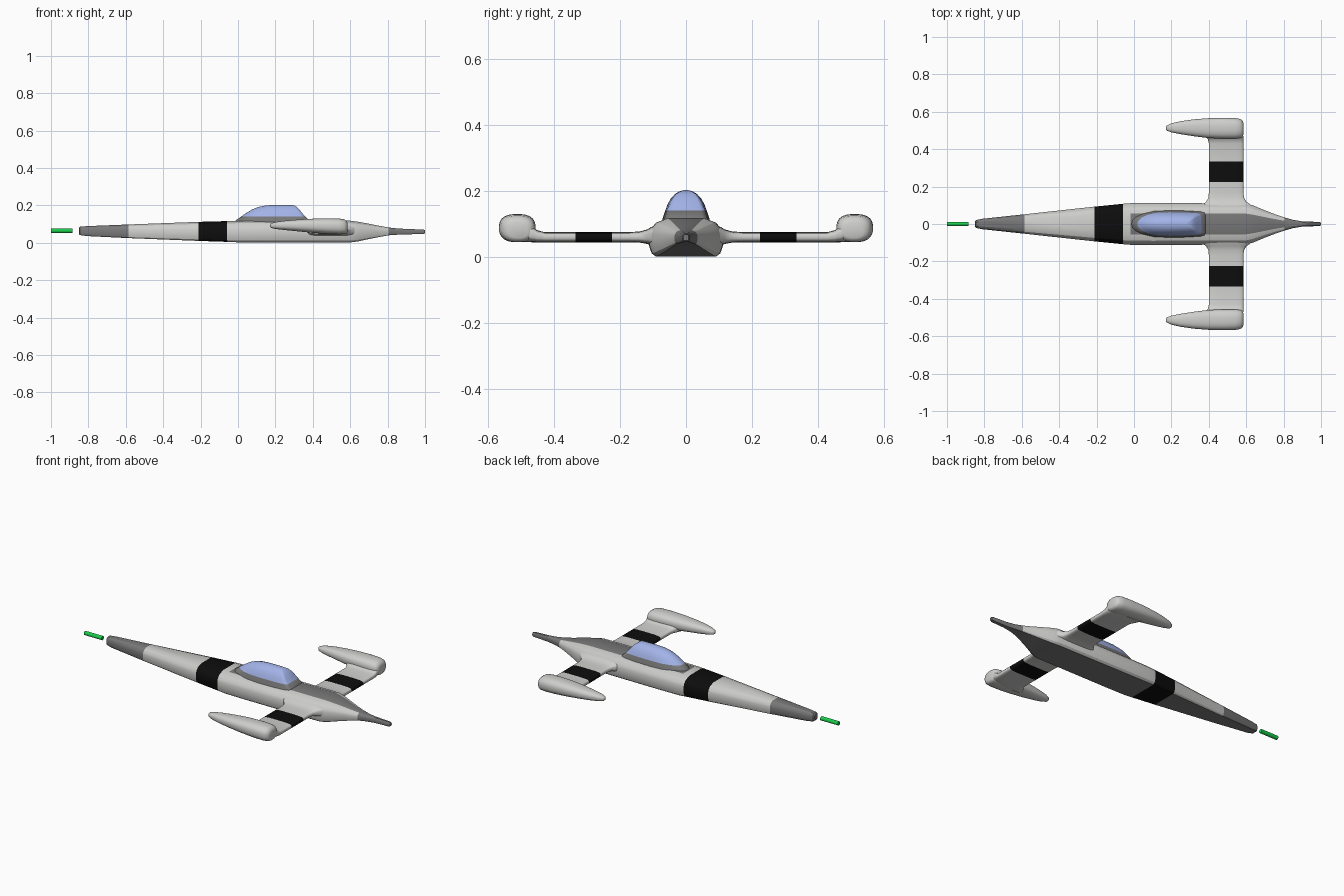
import bpy, bmesh, math


def material(name, rgb):
    m = bpy.data.materials.new(name)
    m.diffuse_color = (*rgb, 1)
    return m


LIGHT = material("light_grey", (0.62, 0.62, 0.61))
GREY = material("mid_grey", (0.19, 0.19, 0.19))
BLACK = material("black", (0.004, 0.004, 0.004))
GLASS = material("blue_glass", (0.36, 0.45, 0.80))
GREEN = material("laser_green", (0.01, 0.60, 0.07))


def loft(name, rings, mats, rule=None, angle=35, mirror=False):
    """Skin a list of closed rings; rule(face) picks the material index."""
    bm = bmesh.new()
    vr = [[bm.verts.new(p) for p in r] for r in rings]
    n = len(rings[0])
    for a, b in zip(vr, vr[1:]):
        for j in range(n):
            k = (j + 1) % n
            bm.faces.new((a[j], a[k], b[k], b[j]))
    bm.faces.new(vr[0])
    bm.faces.new(vr[-1])
    bmesh.ops.recalc_face_normals(bm, faces=bm.faces[:])
    bm.normal_update()
    if rule:
        for f in bm.faces:
            f.material_index = rule(f.calc_center_median(), f.normal)
    me = bpy.data.meshes.new(name)
    bm.to_mesh(me)
    bm.free()
    ob = bpy.data.objects.new(name, me)
    bpy.context.collection.objects.link(ob)
    for m in mats:
        me.materials.append(m)
    bpy.ops.object.select_all(action='DESELECT')
    ob.select_set(True)
    bpy.context.view_layer.objects.active = ob
    bpy.ops.object.shade_smooth_by_angle(angle=math.radians(angle))
    if mirror:
        mod = ob.modifiers.new("mirror", 'MIRROR')
        mod.use_axis = (False, True, False)
    return ob


def superellipse(a, b, n=24, e=0.7):
    pts = []
    for i in range(n):
        t = 2 * math.pi * (i + 0.5) / n
        c, s = math.cos(t), math.sin(t)
        pts.append((a * math.copysign(abs(c) ** e, c), b * math.copysign(abs(s) ** e, s)))
    return pts


# Fuselage: one cross-section scaled along x (x, half width, bottom, top)
SECTION = [(0.82, 0), (0.93, 0.08), (1, 0.27), (1, 0.60), (0.94, 0.75), (0.80, 0.89), (0.5, 1)]
STATIONS = [(-0.85, 0.014, 0.047, 0.080), (-0.845, 0.021, 0.041, 0.086),
            (-0.81, 0.028, 0.036, 0.089), (-0.585, 0.052, 0.025, 0.098),
            (-0.21, 0.093, 0.010, 0.112), (-0.06, 0.108, 0.005, 0.116),
            (-0.02, 0.111, 0.003, 0.117), (0.1, 0.112, 0.002, 0.118),
            (0.60, 0.110, 0.002, 0.118), (0.64, 0.098, 0.007, 0.113),
            (0.70, 0.073, 0.020, 0.102), (0.76, 0.050, 0.032, 0.090),
            (0.805, 0.035, 0.040, 0.082), (0.85, 0.022, 0.043, 0.077),
            (0.90, 0.014, 0.045, 0.074), (0.99, 0.011, 0.047, 0.071),
            (1.0, 0.008, 0.050, 0.068)]


def body_ring(x, w, zb, zt):
    side = [(x, w * u, zb + (zt - zb) * v) for u, v in SECTION]
    return side + [(x, -y, z) for x, y, z in reversed(side)]


def body_colour(c, n):
    if c.x < -0.585 or c.x > 0.805:      # nose and tail
        return 1
    if -0.21 < c.x < -0.06:              # black band
        return 2
    if n.z < -0.95 or (n.z > 0.95 and c.x > -0.02):  # belly and spine
        return 1
    return 0


loft("fuselage", [body_ring(*s) for s in STATIONS], [LIGHT, GREY, BLACK], body_colour, 25)

# Wings: sections along y with fillets at both ends (y, x0, x1, z0, z1)
WING = [(0.07, 0.345, 0.655, 0.030, 0.100), (0.105, 0.365, 0.622, 0.036, 0.092),
        (0.118, 0.385, 0.602, 0.040, 0.084), (0.140, 0.397, 0.589, 0.044, 0.078),
        (0.17, 0.40, 0.585, 0.045, 0.076), (0.225, 0.40, 0.585, 0.045, 0.076),
        (0.335, 0.40, 0.585, 0.045, 0.076), (0.43, 0.40, 0.585, 0.045, 0.076),
        (0.452, 0.395, 0.585, 0.045, 0.082), (0.468, 0.38, 0.585, 0.045, 0.096),
        (0.50, 0.36, 0.58, 0.047, 0.110)]
wing = [[((x0 + x1) / 2 + u, y, (z0 + z1) / 2 + v)
         for u, v in superellipse((x1 - x0) / 2, (z1 - z0) / 2, 24, 0.5)]
        for y, x0, x1, z0, z1 in WING]
loft("wings", wing, [LIGHT, BLACK], lambda c, n: int(0.225 < c.y < 0.335), 50, True)

# Wing tip pods: sections along x (x, y0, y1, z0, z1)
POD = [(0.170, 0.507, 0.520, 0.086, 0.097), (0.176, 0.499, 0.527, 0.080, 0.104),
        (0.20, 0.490, 0.538, 0.074, 0.111), (0.25, 0.480, 0.550, 0.068, 0.118),
        (0.32, 0.469, 0.560, 0.061, 0.124), (0.40, 0.459, 0.566, 0.053, 0.129),
        (0.48, 0.456, 0.568, 0.047, 0.131), (0.54, 0.456, 0.567, 0.045, 0.130),
        (0.568, 0.459, 0.562, 0.046, 0.126), (0.581, 0.466, 0.552, 0.050, 0.117),
        (0.586, 0.480, 0.538, 0.058, 0.105)]
pod = [[(x, (y0 + y1) / 2 + u, (z0 + z1) / 2 + v)
        for u, v in superellipse((y1 - y0) / 2, (z1 - z0) / 2, 24, 0.8)]
       for x, y0, y1, z0, z1 in POD]
loft("wing_tip_pods", pod, [LIGHT], None, 60, True)

# Cockpit: stacked outlines with round front and blunt rear (z, x0, x1, half width)
OUTLINE = [(0.015, 0.28), (0.06, 0.52), (0.15, 0.77), (0.3, 0.95), (0.5, 1),
           (0.75, 0.98), (0.93, 0.92), (0.985, 0.85), (1, 0.7)]


def outline_ring(z, x0, x1, w):
    side = [(x0 + (x1 - x0) * u, w * v, z) for u, v in OUTLINE]
    return [(x0, 0, z)] + side + [(x, -y, z) for x, y, z in reversed(side)]


FRAME = [(0.105, -0.022, 0.39, 0.074), (0.120, -0.012, 0.38, 0.070),
         (0.141, 0.018, 0.358, 0.063)]
CANOPY = [FRAME[-1], (0.160, 0.045, 0.342, 0.056), (0.178, 0.075, 0.328, 0.046),
          (0.192, 0.110, 0.314, 0.033), (0.199, 0.145, 0.302, 0.021),
          (0.203, 0.19, 0.285, 0.008)]
loft("cockpit_frame", [outline_ring(*r) for r in FRAME], [GREY], None, 45)
loft("canopy", [outline_ring(*r) for r in CANOPY], [GLASS], None, 45)

# Laser bolt ahead of the nose
bolt = [[(x, u, 0.064 + v) for u, v in superellipse(0.012, 0.012, 12, 1)] for x in (-1.0, -0.885)]
loft("laser_bolt", bolt, [GREEN], None, 40)
